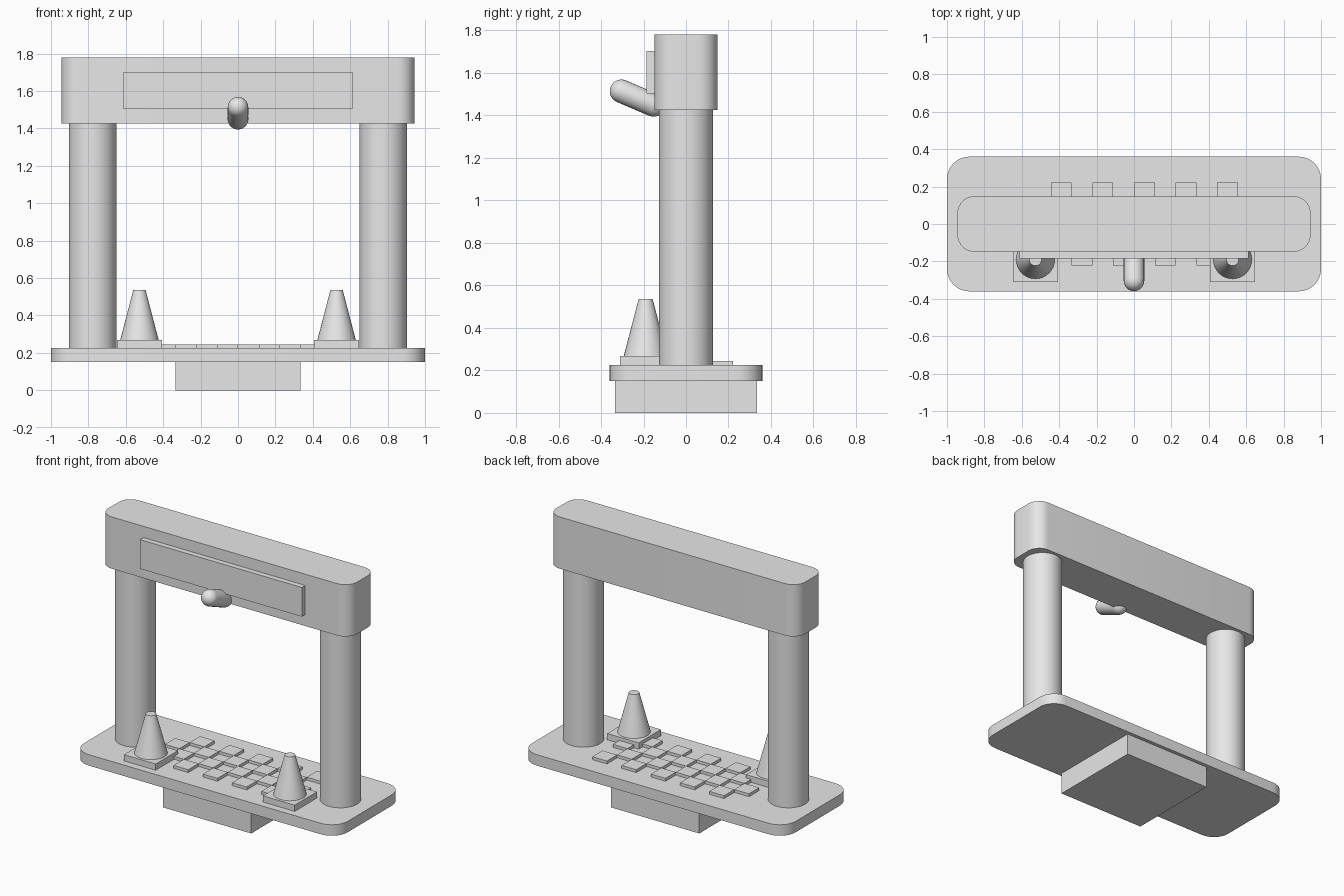
import bpy
import bmesh
import math
from mathutils import Matrix, Vector

default = bpy.data.objects.get("Cube")
if default:
    bpy.data.objects.remove(default, do_unlink=True)

GREY = (0.8, 0.8, 0.8, 1)
grey = bpy.data.materials.new("light_grey")
grey.use_nodes = True
grey.diffuse_color = GREY
grey.node_tree.nodes["Principled BSDF"].inputs["Base Color"].default_value = GREY


def finish(name, bm, smooth=False):
    """Turn a bmesh into a named object with the shared material."""
    bmesh.ops.recalc_face_normals(bm, faces=bm.faces)
    mesh = bpy.data.meshes.new(name)
    bm.to_mesh(mesh)
    bm.free()
    mesh.materials.append(grey)
    obj = bpy.data.objects.new(name, mesh)
    bpy.context.collection.objects.link(obj)
    if smooth:
        bpy.ops.object.select_all(action="DESELECT")
        obj.select_set(True)
        bpy.context.view_layer.objects.active = obj
        bpy.ops.object.shade_smooth_by_angle(angle=math.radians(35))
    return obj


def add_box(bm, low, high):
    low, high = Vector(low), Vector(high)
    place = Matrix.Translation((low + high) / 2) @ Matrix.Diagonal((*(high - low), 1))
    return bmesh.ops.create_cube(bm, size=1, matrix=place)["verts"]


def box(name, low, high, corner=0):
    """Box whose upright edges can be rounded."""
    bm = bmesh.new()
    add_box(bm, low, high)
    if corner:
        upright = [e for e in bm.edges
                   if abs(e.verts[0].co.z - e.verts[1].co.z) > 0.01]
        bmesh.ops.bevel(bm, geom=upright, offset=corner, segments=8,
                        profile=0.5, affect="EDGES")
    return finish(name, bm, smooth=corner > 0)


def tapered(name, x, y, z0, z1, r0, r1, sides):
    bm = bmesh.new()
    bmesh.ops.create_cone(bm, cap_ends=True, segments=sides, radius1=r0, radius2=r1,
                          depth=z1 - z0, matrix=Matrix.Translation((x, y, (z0 + z1) / 2)))
    return finish(name, bm, smooth=True)


def capsule(name, start, end, radius, sides=24, steps=6):
    """Round-ended rod, revolved from a half profile."""
    start, end = Vector(start), Vector(end)
    axis = end - start
    bm = bmesh.new()
    arc = [i * math.pi / 2 / steps for i in range(steps + 1)]
    profile = [(radius * math.sin(a), -radius * math.cos(a)) for a in arc]
    profile += [(r, axis.length - h) for r, h in reversed(profile)]
    verts = [bm.verts.new((r, 0, h)) for r, h in profile]
    edges = [bm.edges.new(pair) for pair in zip(verts, verts[1:])]
    bmesh.ops.spin(bm, geom=verts + edges, cent=(0, 0, 0), axis=(0, 0, 1),
                   angle=math.tau, steps=sides)
    bmesh.ops.remove_doubles(bm, verts=bm.verts, dist=0.0005)
    turn = axis.to_track_quat("Z", "Y").to_matrix().to_4x4()
    bm.transform(Matrix.Translation(start) @ turn)
    return finish(name, bm, smooth=True)


# Stand and deck
box("pedestal", (-0.335, -0.335, 0), (0.335, 0.335, 0.15))
box("deck", (-1, -0.36, 0.15), (1, 0.36, 0.225), corner=0.12)

# Gantry: overhead beam, sign panel and hanging rod
box("beam", (-0.944, -0.148, 1.425), (0.944, 0.148, 1.78), corner=0.09)
box("sign_panel", (-0.613, -0.185, 1.503), (0.613, -0.14, 1.703))
capsule("signal_rod", (0, -0.304, 1.514), (0, -0.152, 1.449), 0.055)

# Columns and traffic cones on both sides
for side, sign in (("left", 1), ("right", -1)):
    tapered(side + "_column", sign * 0.777, 0, 0.225, 1.425, 0.127, 0.127, 48)
    cx, cy, half = sign * 0.527, -0.19, 0.12
    box(side + "_cone_foot", (cx - half, cy - half, 0.225), (cx + half, cy + half, 0.268))
    tapered(side + "_cone", cx, cy, 0.268, 0.536, 0.103, 0.033, 32)

# Raised chequered strip across the deck
TILE = 0.111
bm = bmesh.new()
for row in range(4):
    for col in range(10):
        if (row + col) % 2 == 0:
            x, y = (col - 5) * TILE, (row - 2) * TILE
            add_box(bm, (x, y, 0.225), (x + TILE, y + TILE, 0.245))
finish("chequered_tiles", bm)
